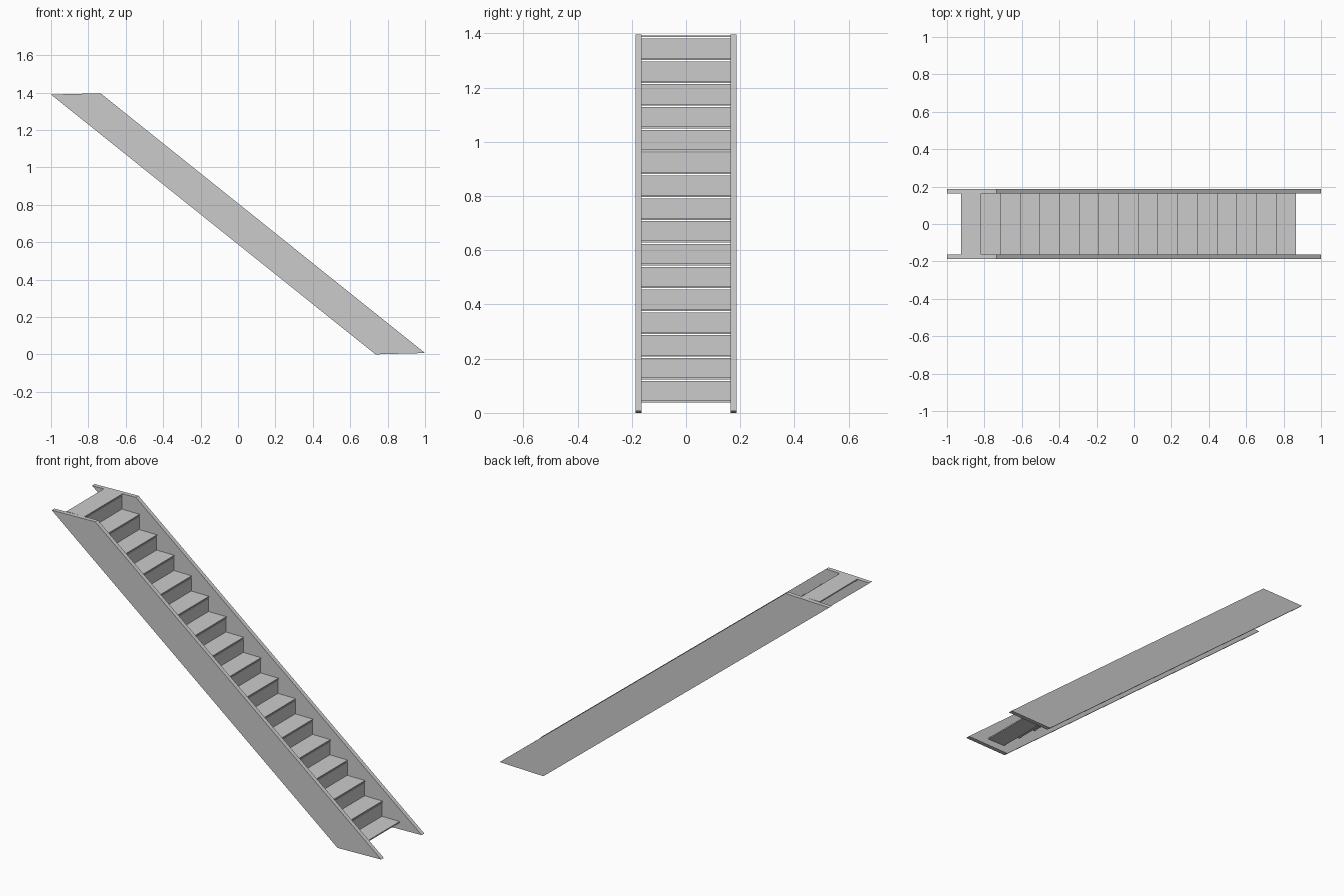
import bpy, bmesh

if "Cube" in bpy.data.objects:
    bpy.data.objects.remove(bpy.data.objects["Cube"])

STEPS = 17
RUN, RISE = 0.1052, 0.0842
FRONT_X, TOP_Z = 0.866, 0.046      # nose and top of the lowest tread
INNER, OUTER = 0.164, 0.187        # stringer faces in y
DEPTH, THICK, GAP = 0.109, 0.007, 0.005


def prism(name, profile, y0, y1):
    """Extrude an xz profile from y0 to y1."""
    bm = bmesh.new()
    face = bm.faces.new([bm.verts.new((x, y0, z)) for x, z in profile])
    ext = bmesh.ops.extrude_face_region(bm, geom=[face])
    verts = [v for v in ext["geom"] if isinstance(v, bmesh.types.BMVert)]
    bmesh.ops.translate(bm, verts=verts, vec=(0, y1 - y0, 0))
    bmesh.ops.recalc_face_normals(bm, faces=bm.faces)
    mesh = bpy.data.meshes.new(name)
    bm.to_mesh(mesh)
    bm.free()
    obj = bpy.data.objects.new(name, mesh)
    bpy.context.collection.objects.link(obj)
    return obj


def box(name, x0, x1, z0, z1):
    return prism(name, [(x0, z0), (x1, z0), (x1, z1), (x0, z1)], -INNER, INNER)


# Side stringers with nearly level cut ends
side = [(-1.0, 1.389), (0.735, 0.0), (1.0, 0.007), (-0.735, 1.396)]
prism("stringer_front", side, -OUTER, -INNER)
prism("stringer_back", side, INNER, OUTER)

# Treads, with a riser standing on the back of each one
for i in range(STEPS):
    x = FRONT_X - i * RUN
    z = TOP_Z + i * RISE
    box(f"tread_{i + 1}", x - DEPTH, x, z - THICK, z)
    if i < STEPS - 1:
        face_x = x - RUN - 0.002
        box(f"riser_{i + 1}", face_x - 0.006, face_x, z, z + RISE - THICK - GAP)
